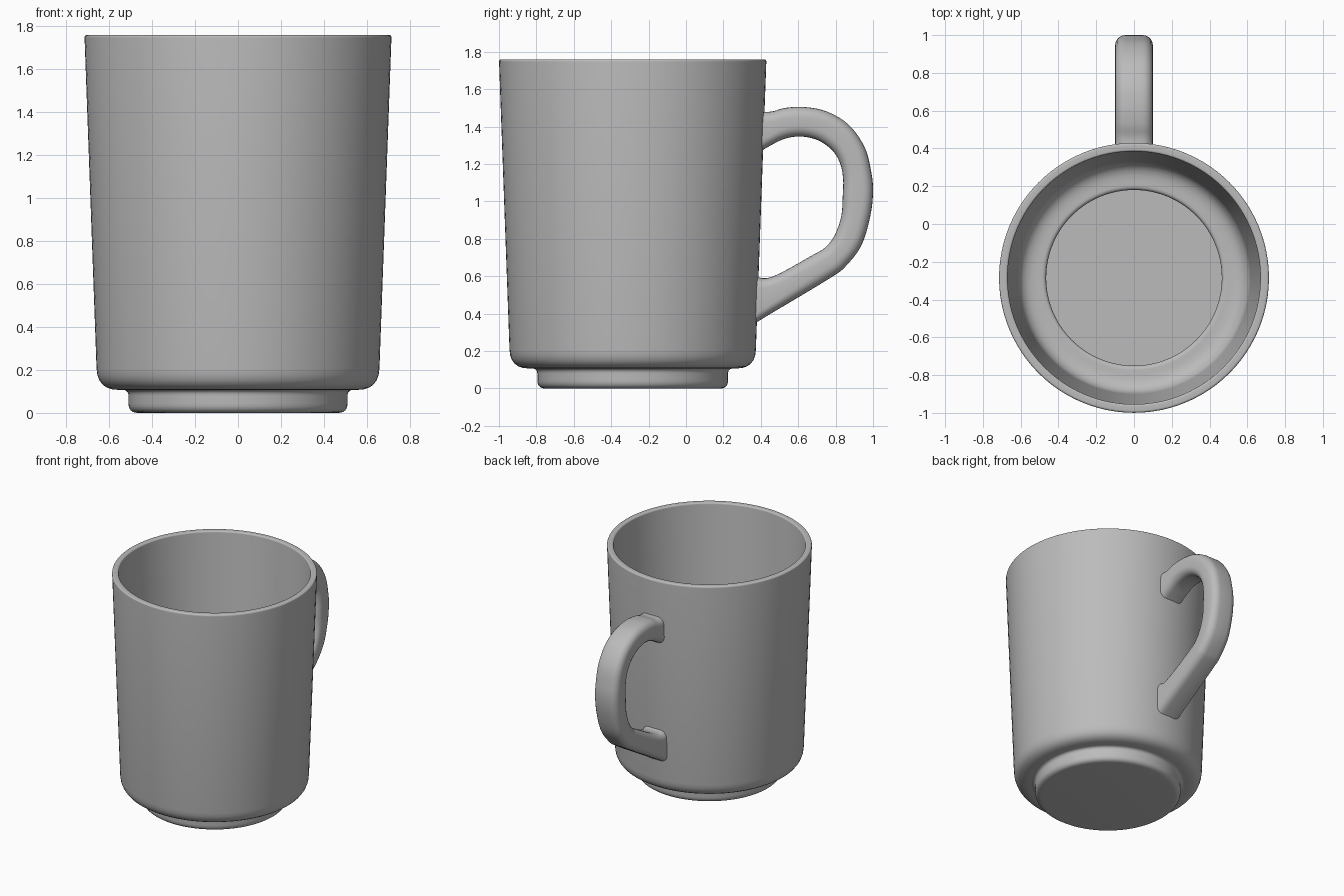
import bpy, bmesh, math
from mathutils import Vector

cube = bpy.data.objects.get("Cube")
if cube:
    bpy.data.objects.remove(cube, do_unlink=True)

CENTRE_Y = -0.285
SIDES = 96

# Single glazed grey
grey = bpy.data.materials.new("glazed_grey")
grey.use_nodes = True
colour = (0.5, 0.5, 0.5, 1)
grey.diffuse_color = colour
grey.node_tree.nodes["Principled BSDF"].inputs["Base Color"].default_value = colour


def finish(name, bm, angle):
    """Turn a bmesh into a smooth shaded object."""
    bmesh.ops.recalc_face_normals(bm, faces=bm.faces)
    mesh = bpy.data.meshes.new(name)
    bm.to_mesh(mesh)
    bm.free()
    mesh.materials.append(grey)
    obj = bpy.data.objects.new(name, mesh)
    bpy.context.collection.objects.link(obj)
    bpy.ops.object.select_all(action='DESELECT')
    obj.select_set(True)
    bpy.context.view_layer.objects.active = obj
    bpy.ops.object.shade_smooth_by_angle(angle=math.radians(angle))
    return obj


def fillet(corners, steps=6):
    """Round each (radius, height, cut) corner, cutting back by the given length."""
    pts = []
    for i, (r, z, cut) in enumerate(corners):
        p = Vector((r, z))
        if cut == 0:
            pts.append(p)
            continue
        before, after = (Vector(corners[j][:2]) for j in (i - 1, i + 1))
        a = p + (before - p).normalized() * cut
        b = p + (after - p).normalized() * cut
        for k in range(steps + 1):
            t = k / steps
            pts.append(a * (1 - t) ** 2 + p * 2 * t * (1 - t) + b * t * t)
    return pts


def spline(points, steps=5):
    """Smooth curve passing through all points."""
    ext = [points[0] * 2 - points[1]] + points + [points[-1] * 2 - points[-2]]
    out = []
    for a, b, c, d in zip(ext, ext[1:], ext[2:], ext[3:]):
        for k in range(steps):
            t = k / steps
            out.append((b * 2 + (c - a) * t + (a * 2 - b * 5 + c * 4 - d) * t ** 2
                        + (b * 3 - a - c * 3 + d) * t ** 3) / 2)
    return out + [points[-1]]


# Cup: one lathed wall, from under the foot, over the rim, to the inner floor
profile = fillet([
    (0, 0, 0), (0.51, 0, 0.045), (0.51, 0.107, 0.028), (0.655, 0.107, 0.1),
    (0.715, 1.76, 0.014), (0.67, 1.76, 0.012), (0.612, 0.155, 0.1),
    (0.465, 0.155, 0.025), (0.465, 0.06, 0), (0, 0.06, 0)])
bm = bmesh.new()
verts = [bm.verts.new((p.x, 0, p.y)) for p in profile]
edges = [bm.edges.new(pair) for pair in zip(verts, verts[1:])]
bmesh.ops.spin(bm, geom=verts + edges, cent=(0, 0, 0), axis=(0, 0, 1),
               angle=math.tau, steps=SIDES, use_duplicate=False)
bmesh.ops.remove_doubles(bm, verts=bm.verts, dist=0.0005)
cup = finish("cup", bm, 40)
cup.location.y = CENTRE_Y

# Handle: rounded section lofted between outer and inner edge curves
outer = [(0.395, 1.48), (0.46, 1.481), (0.53, 1.5), (0.63, 1.505), (0.75, 1.482),
         (0.87, 1.41), (0.955, 1.29), (0.99, 1.16), (1, 1.05), (0.985, 0.92),
         (0.94, 0.77), (0.86, 0.66), (0.77, 0.59), (0.42, 0.38), (0.36, 0.34)]
inner = [(0.395, 1.265), (0.45, 1.298), (0.53, 1.336), (0.62, 1.347), (0.71, 1.325),
         (0.785, 1.27), (0.825, 1.2), (0.84, 1.12), (0.838, 1.03), (0.83, 0.92),
         (0.795, 0.82), (0.745, 0.755), (0.68, 0.715), (0.46, 0.597), (0.36, 0.6)]
outer_curve, inner_curve = (spline([Vector(p) for p in line]) for line in (outer, inner))

HALF_WIDTH, ROUND = 0.1, 0.055
bm = bmesh.new()
rings = []
for o, i in zip(outer_curve, inner_curve):
    mid, half = (o + i) / 2, (o - i) / 2
    direction, size = half.normalized(), half.length
    ring = []
    for quadrant in range(4):
        for k in range(6):
            a = (quadrant + k / 5) * math.pi / 2
            sx = 1 if quadrant in (0, 3) else -1
            sd = 1 if quadrant < 2 else -1
            x = sx * (HALF_WIDTH - ROUND) + ROUND * math.cos(a)
            d = sd * (size - ROUND) + ROUND * math.sin(a)
            p = mid + direction * d
            ring.append(bm.verts.new((x, p.x, p.y)))
    rings.append(ring)
for r, s in zip(rings, rings[1:]):
    for k in range(len(r)):
        n = (k + 1) % len(r)
        bm.faces.new((r[k], r[n], s[n], s[k]))
bm.faces.new(rings[0])
bm.faces.new(rings[-1])
finish("handle", bm, 50)
